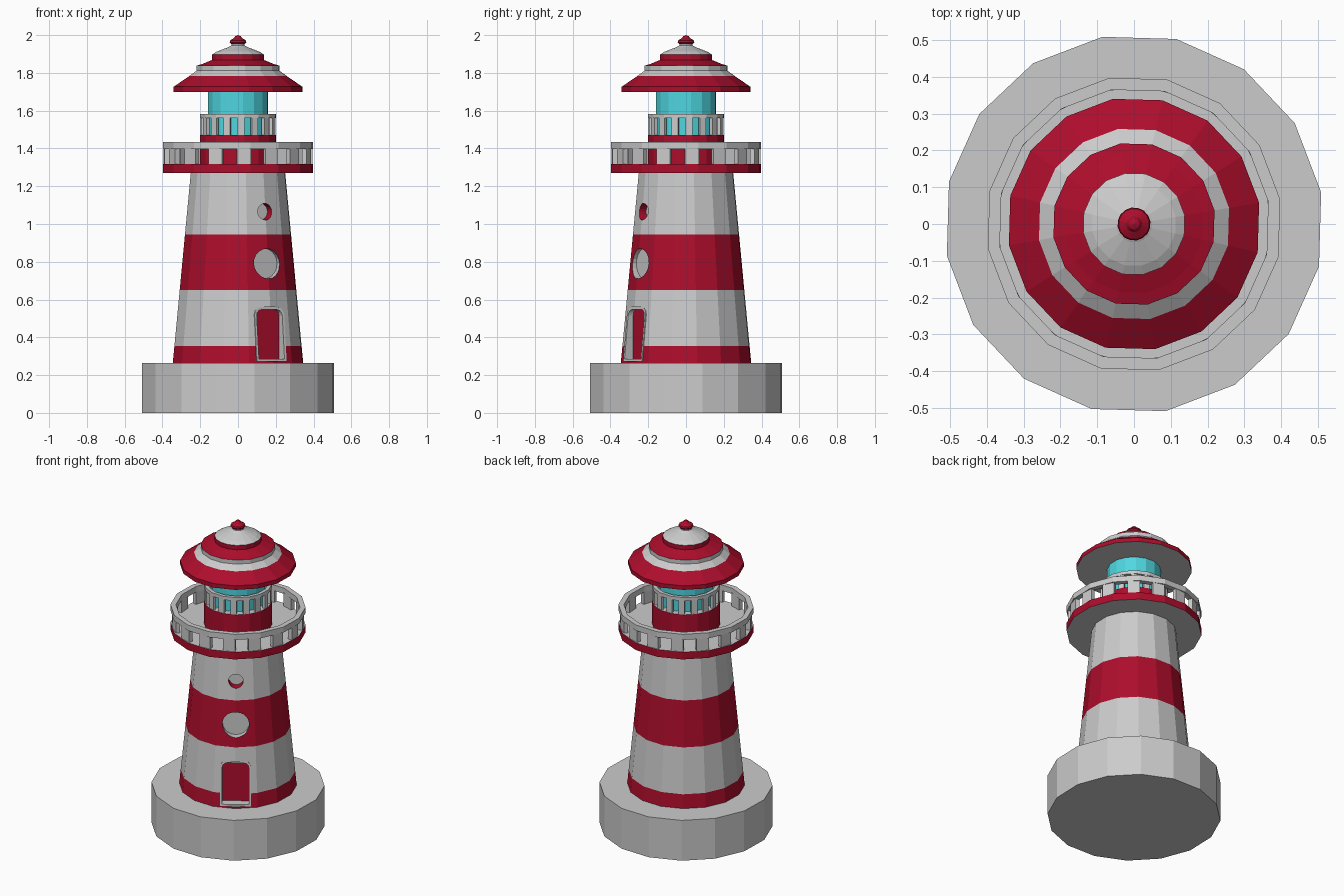
import bpy, bmesh
from math import cos, sin, pi, radians
from mathutils import Vector

if "Cube" in bpy.data.objects:
    bpy.data.objects.remove(bpy.data.objects["Cube"])

SIDES, TURN = 16, radians(9.6)
DOOR_DIR = radians(-57.7)


def material(name, color):
    m = bpy.data.materials.new(name)
    m.diffuse_color = (*color, 1)
    m.use_nodes = True
    m.node_tree.nodes["Principled BSDF"].inputs["Base Color"].default_value = m.diffuse_color
    return m


RED = material("red_paint", (0.42, 0.004, 0.025))
CYAN = material("lamp_glass", (0.08, 0.68, 0.75))
SLOTS = [None, RED, CYAN]          # grey, red, cyan
GREY_, RED_, CYAN_ = 0, 1, 2


def finish(name, bm):
    bmesh.ops.recalc_face_normals(bm, faces=bm.faces[:])
    me = bpy.data.meshes.new(name)
    bm.to_mesh(me)
    bm.free()
    for m in SLOTS:
        me.materials.append(m)
    # material indices survive the slot changes
    ob = bpy.data.objects.new(name, me)
    bpy.context.collection.objects.link(ob)
    return ob


def lathe(name, profile, colors, closed=False, sides=SIDES):
    """Revolve (r, z) points; colors holds one slot per profile segment."""
    bm = bmesh.new()
    rings = []
    for r, z in profile:
        if r == 0:
            rings.append([bm.verts.new((0, 0, z))] * sides)
        else:
            rings.append([bm.verts.new((r * cos(TURN + 2 * pi * i / sides),
                                        r * sin(TURN + 2 * pi * i / sides), z))
                          for i in range(sides)])
    n = len(rings)
    for k in range(n if closed else n - 1):
        a, b = rings[k], rings[(k + 1) % n]
        for i in range(sides):
            j = (i + 1) % sides
            vs = list(dict.fromkeys([a[i], a[j], b[j], b[i]]))
            f = bm.faces.new(vs)
            f.material_index = colors[k] if isinstance(colors, list) else colors
    return finish(name, bm)


def solid(name, r, z0, z1, sides_col, top=GREY_, bottom=GREY_):
    return lathe(name, [(0, z0), (r, z0), (r, z1), (0, z1)], [bottom, sides_col, top])


def ring(name, r0, r1, z0, z1):
    return lathe(name, [(r0, z0), (r1, z0), (r1, z1), (r0, z1)], GREY_, closed=True)


def facing(u, r, z, a=DOOR_DIR):
    """Point at lateral offset u and distance r out along direction a."""
    return Vector((r * cos(a) - u * sin(a), r * sin(a) + u * cos(a), z))


def tower_r(z):
    return 0.35 - 0.096 * (z - 0.265)


def cut(target, outline, r_in, wall, panel):
    bm = bmesh.new()
    inner = [bm.verts.new(facing(u, r_in, z)) for u, z in outline]
    outer = [bm.verts.new(facing(u, 0.5, z)) for u, z in outline]
    bm.faces.new(inner).material_index = panel
    bm.faces.new(outer).material_index = wall
    for i in range(len(outline)):
        j = (i + 1) % len(outline)
        bm.faces.new((inner[i], inner[j], outer[j], outer[i])).material_index = wall
    cutter = finish("cutter", bm)
    cutter.hide_render = True
    mod = target.modifiers.new("recess", 'BOOLEAN')
    mod.operation, mod.solver, mod.object = 'DIFFERENCE', 'EXACT', cutter
    bpy.context.view_layer.objects.active = target
    bpy.ops.object.modifier_apply(modifier=mod.name)
    bpy.data.objects.remove(cutter)


def arch(w, z0, z1, c):
    """Door outline with rounded upper corners."""
    pts = [(-w, z0), (w, z0)]
    for s, start in ((1, 0), (-1, pi / 2)):
        for k in range(4):
            t = start + k * pi / 6
            pts.append((s * (w - c) + c * cos(t), z1 - c + c * sin(t)))
    return pts


def circle(z, r, n=20):
    return [(r * cos(2 * pi * i / n), z + r * sin(2 * pi * i / n)) for i in range(n)]


def posts(name, r, width, depth, z0, z1):
    bm = bmesh.new()
    for i in range(16):
        a = radians(-85.3 + 22.5 * i)
        res = bmesh.ops.create_cube(bm, size=1)
        for v in res["verts"]:
            x, y, z = v.co
            v.co = facing(y * width, r + x * depth, (z0 + z1) / 2 + z * (z1 - z0), a)
    return finish(name, bm)


# foundation
solid("base", 0.516, 0, 0.265, GREY_)

# striped tower with recessed door and round windows
levels = [0.265, 0.355, 0.65, 0.945, 1.27]
tower = lathe("tower", [(0, 0.265)] + [(tower_r(z), z) for z in levels] + [(0, 1.27)],
              [GREY_, RED_, GREY_, RED_, GREY_, GREY_])
cut(tower, arch(0.093, 0.275, 0.56, 0.04), 0.28, GREY_, RED_)
cut(tower, circle(0.79, 0.08), 0.26, GREY_, GREY_)
cut(tower, circle(1.065, 0.044), 0.222, RED_, GREY_)

# door frame
bm = bmesh.new()
loops = []
for outline, front in ((arch(0.093, 0.275, 0.56, 0.04), False), (arch(0.093, 0.275, 0.56, 0.04), True),
                       (arch(0.08, 0.285, 0.547, 0.032), True), (arch(0.08, 0.285, 0.547, 0.032), False)):
    loops.append([bm.verts.new(facing(u, tower_r(z) - 0.014 if front else 0.278, z))
                  for u, z in outline])
for k in range(4):
    a, b = loops[k], loops[(k + 1) % 4]
    for i in range(len(a)):
        j = (i + 1) % len(a)
        bm.faces.new((a[i], a[j], b[j], b[i]))
finish("door_frame", bm)

# gallery with railing
solid("gallery_deck", 0.403, 1.27, 1.318, RED_)
ring("gallery_rail", 0.37, 0.403, 1.398, 1.435)
posts("gallery_posts", 0.38, 0.074, 0.026, 1.31, 1.405)

# lantern room
solid("lantern_base", 0.203, 1.31, 1.47, RED_)
ring("lantern_rail", 0.18, 0.203, 1.56, 1.583)
posts("lantern_posts", 0.189, 0.036, 0.018, 1.465, 1.565)
solid("lantern_glass", 0.16, 1.46, 1.71, CYAN_, CYAN_, CYAN_)

# tiered roof
lathe("roof", [(0, 1.70), (0.345, 1.70), (0.345, 1.727), (0.262, 1.783), (0.222, 1.812),
               (0.222, 1.838), (0.19, 1.848), (0.14, 1.868), (0.14, 1.897),
               (0.115, 1.912), (0.05, 1.937), (0.035, 1.945), (0.035, 1.96), (0, 1.96)],
      [GREY_, RED_, RED_, GREY_, GREY_, RED_, RED_, RED_, GREY_, GREY_, GREY_, GREY_, GREY_])

# finial
lathe("finial", [(0, 1.952), (0.036, 1.952), (0.045, 1.962), (0.042, 1.972), (0.022, 1.984),
                 (0.015, 1.994), (0, 2.0)], RED_)
